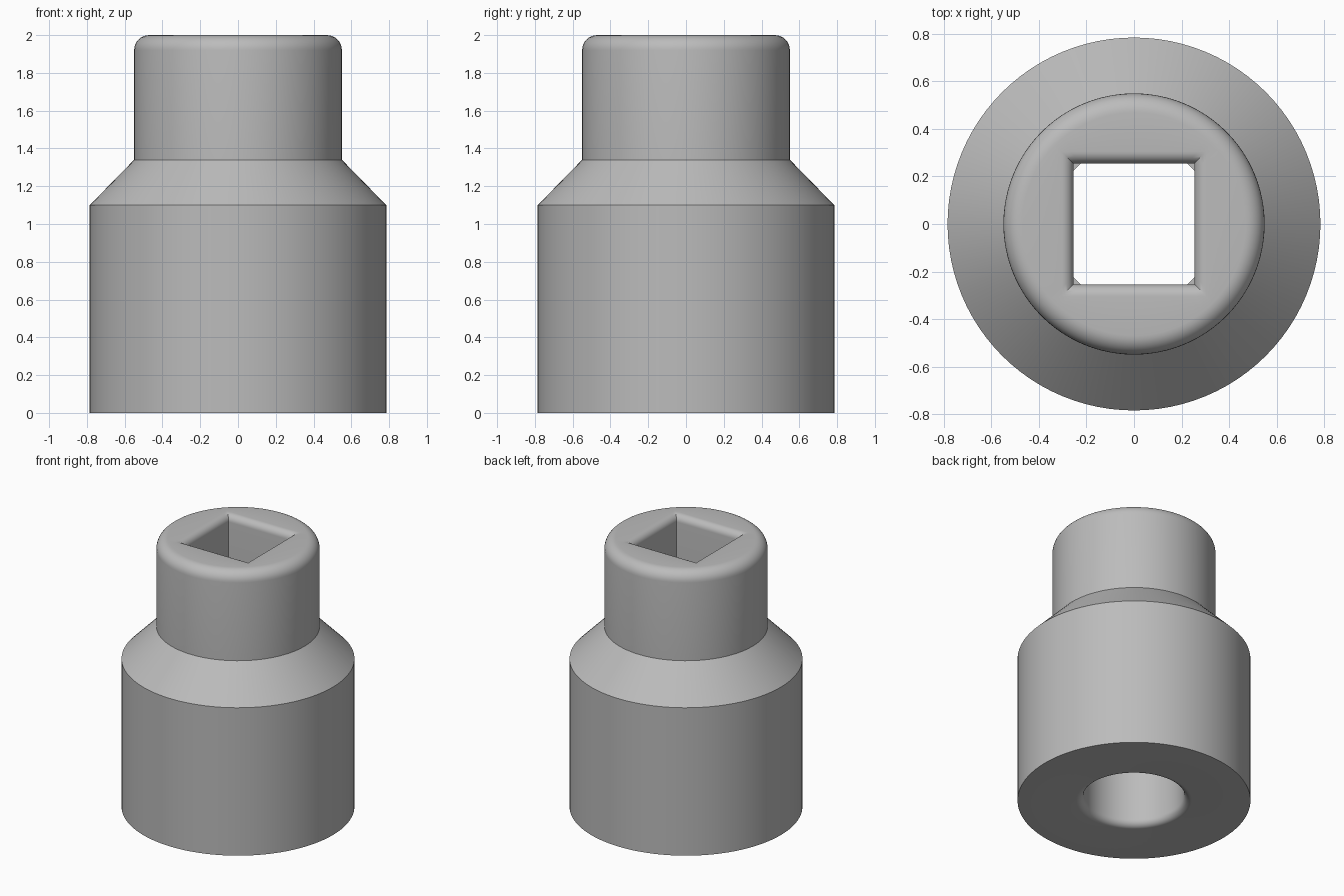
import bpy
import bmesh
from math import cos, sin, pi

cube = bpy.data.objects.get("Cube")
if cube:
    bpy.data.objects.remove(cube)

SIDES = 96
BODY_R, NECK_R = 0.785, 0.55
SHOULDER_Z, NECK_Z, TOP_Z = 1.10, 1.34, 2.0
DRIVE = 0.255                                # half width of the square drive
BORE_R = DRIVE / cos(2 * pi * 11 / SIDES)    # bore meets the drive at a vertex


def fillet(r, z, radius, start, end, steps=8):
    """Points of an arc around (r, z), angles in quarter turns."""
    angles = [(start + (end - start) * i / steps) * pi / 2 for i in range(steps + 1)]
    return [(r + radius * cos(a), z + radius * sin(a)) for a in angles]


# Each profile holds (radius or half width, height) pairs
outside = [(BODY_R, 0), (BODY_R, SHOULDER_Z), (NECK_R, NECK_Z)]
outside += fillet(NECK_R - 0.08, TOP_Z - 0.08, 0.08, 0, 1)
drive = fillet(DRIVE + 0.05, TOP_Z - 0.05, 0.05, 1, 2) + [(DRIVE, NECK_Z)]
bore = [(BORE_R, NECK_Z)] + fillet(BORE_R + 0.05, 0.05, 0.05, 2, 3)

bm = bmesh.new()


def ring(size, z, square):
    verts = []
    for i in range(SIDES):
        a = 2 * pi * i / SIDES
        r = size / max(abs(cos(a)), abs(sin(a))) if square else size
        verts.append(bm.verts.new((r * cos(a), r * sin(a), z)))
    return verts


# Outer wall, square drive and round bore joined as one closed shell
rings = [ring(r, z, profile is drive)
         for profile in (outside, drive, bore) for r, z in profile]
for low, high in zip(rings, rings[1:] + rings[:1]):
    for i in range(SIDES):
        j = (i + 1) % SIDES
        bm.faces.new((low[i], low[j], high[j], high[i]))
bmesh.ops.remove_doubles(bm, verts=bm.verts, dist=1e-5)

mesh = bpy.data.meshes.new("socket_body")
bm.to_mesh(mesh)
bm.free()
socket = bpy.data.objects.new("socket_body", mesh)
bpy.context.collection.objects.link(socket)

# Plain grey metal
grey = bpy.data.materials.new("light_grey")
grey.use_nodes = True
color = (0.5, 0.5, 0.5, 1)
grey.diffuse_color = color
grey.node_tree.nodes["Principled BSDF"].inputs["Base Color"].default_value = color
mesh.materials.append(grey)

bpy.ops.object.select_all(action="DESELECT")
socket.select_set(True)
bpy.context.view_layer.objects.active = socket
bpy.ops.object.shade_smooth_by_angle(angle=pi / 6)
